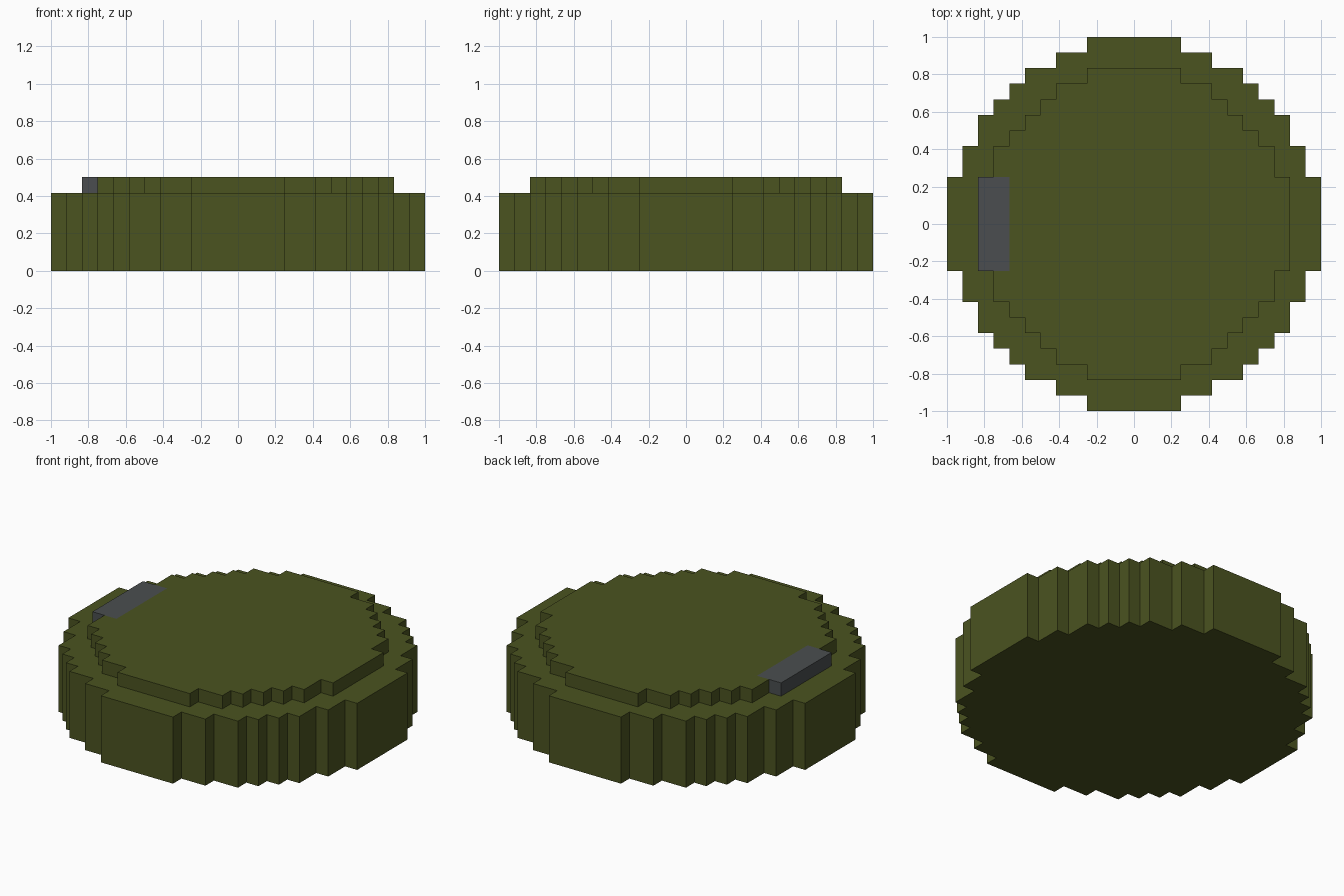
import bpy
import bmesh

cube = bpy.data.objects.get("Cube")
if cube:
    bpy.data.objects.remove(cube, do_unlink=True)

U = 1 / 12  # grid step shared by every part


def make_material(name, rgb):
    mat = bpy.data.materials.new(name)
    mat.use_nodes = True
    mat.diffuse_color = (*rgb, 1)
    bsdf = mat.node_tree.nodes["Principled BSDF"]
    bsdf.inputs["Base Color"].default_value = (*rgb, 1)
    bsdf.inputs["Roughness"].default_value = 0.8
    return mat


def stepped_disc(quarter):
    """Rotate one stepped quadrant four times into a closed outline."""
    points = []
    x_y = quarter
    for _ in range(4):
        points += x_y
        x_y = [(-y, x) for x, y in x_y]
    return points


def extrude_outline(name, outline, bottom, top, mat):
    bm = bmesh.new()
    base = bm.faces.new([bm.verts.new((x * U, y * U, bottom * U)) for x, y in outline])
    result = bmesh.ops.extrude_face_region(bm, geom=[base], use_keep_orig=True)
    raised = [g for g in result["geom"] if isinstance(g, bmesh.types.BMVert)]
    bmesh.ops.translate(bm, verts=raised, vec=(0, 0, (top - bottom) * U))
    bmesh.ops.recalc_face_normals(bm, faces=bm.faces)
    mesh = bpy.data.meshes.new(name)
    bm.to_mesh(mesh)
    bm.free()
    mesh.materials.append(mat)
    obj = bpy.data.objects.new(name, mesh)
    bpy.context.collection.objects.link(obj)
    return obj


olive = make_material("olive_green", (0.070, 0.087, 0.0144))
grey = make_material("dark_grey", (0.069, 0.076, 0.079))

# Wide lower body
body = stepped_disc([(12, -3), (12, 3), (11, 3), (11, 5), (10, 5), (10, 7), (9, 7), (9, 8),
                     (8, 8), (8, 9), (7, 9), (7, 10), (5, 10), (5, 11), (3, 11)])
extrude_outline("body", body, 0, 5, olive)

# Raised lid, notched on its right side to receive the latch
lid = stepped_disc([(10, -3), (10, 3), (9, 3), (9, 5), (8, 5), (8, 6), (7, 6), (7, 7),
                    (6, 7), (6, 8), (5, 8), (5, 9), (3, 9)])
lid = [(-8 if x == -10 else x, y) for x, y in lid]
extrude_outline("lid", lid, 5, 6, olive)

# Latch block flush with the lid
extrude_outline("latch", [(-10, -3), (-8, -3), (-8, 3), (-10, 3)], 5, 6, grey)
